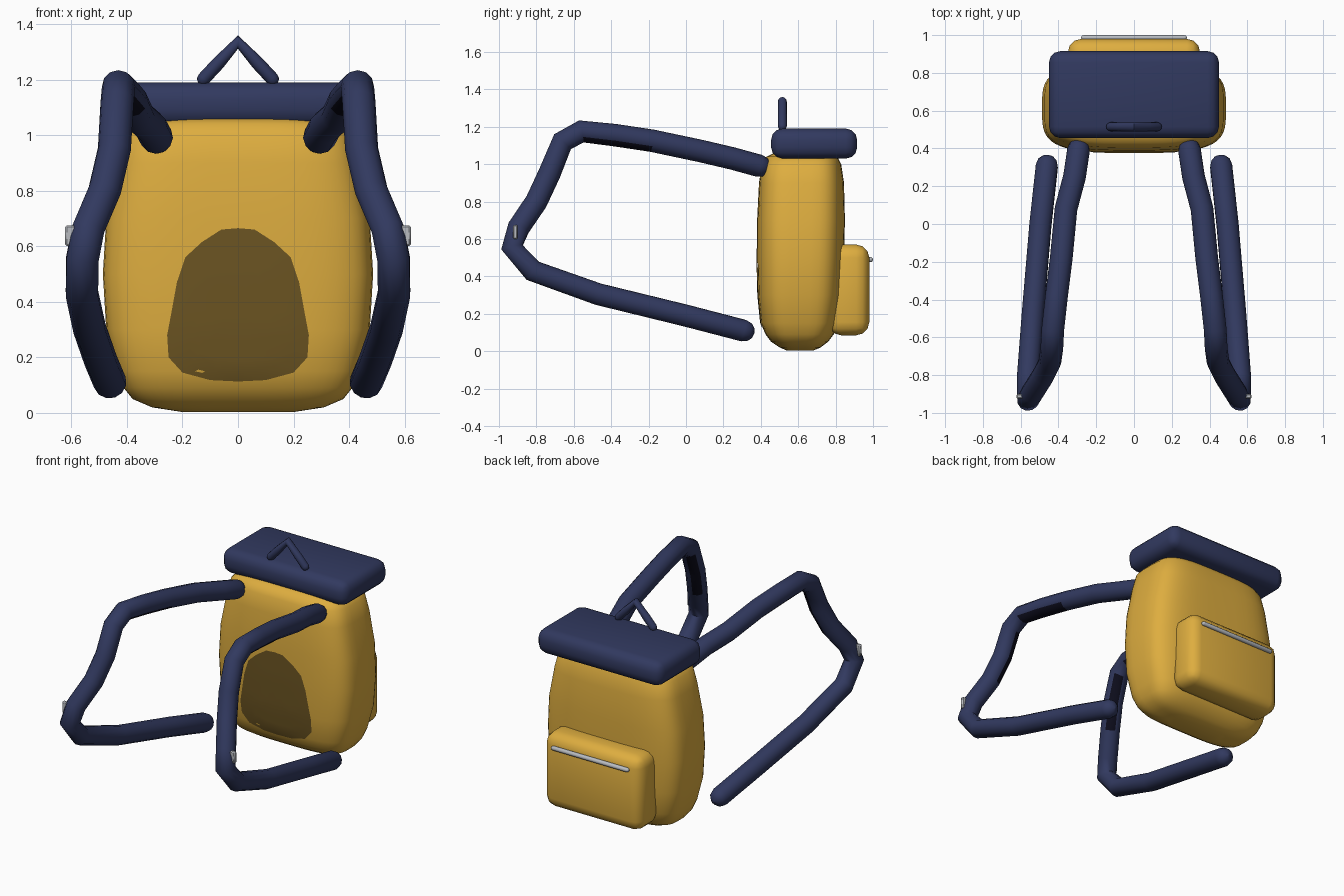
import bpy, bmesh, math
from mathutils import Vector
from mathutils.bvhtree import BVHTree

cube = bpy.data.objects.get("Cube")
if cube:
    bpy.data.objects.remove(cube)


def material(name, color):
    m = bpy.data.materials.new(name)
    m.use_nodes = True
    m.diffuse_color = (*color, 1)
    m.node_tree.nodes["Principled BSDF"].inputs["Base Color"].default_value = (*color, 1)
    return m


GOLD = material("gold canvas", (0.73, 0.42, 0.05))
NAVY = material("navy webbing", (0.031, 0.041, 0.115))
BROWN = material("dark back pad", (0.15, 0.09, 0.016))
INK = material("dark strap lining", (0.004, 0.004, 0.012))
METAL = material("grey metal", (0.48, 0.5, 0.53))


def smooth(ob, angle=40):
    bpy.ops.object.select_all(action='DESELECT')
    ob.select_set(True)
    bpy.context.view_layer.objects.active = ob
    bpy.ops.object.shade_smooth_by_angle(angle=math.radians(angle))


def add(name, bm, *mats, angle=40):
    me = bpy.data.meshes.new(name)
    bmesh.ops.recalc_face_normals(bm, faces=bm.faces)
    bm.to_mesh(me)
    bm.free()
    for m in mats:
        me.materials.append(m)
    ob = bpy.data.objects.new(name, me)
    bpy.context.collection.objects.link(ob)
    smooth(ob, angle)
    return ob


def box(name, lo, hi, bevel, mat, segments=3):
    lo, hi = Vector(lo), Vector(hi)
    bm = bmesh.new()
    bmesh.ops.create_cube(bm, size=1)
    for v in bm.verts:
        v.co = (lo + hi) / 2 + v.co * (hi - lo)
    bmesh.ops.bevel(bm, geom=bm.edges[:], offset=bevel, segments=segments,
                    profile=0.5, affect='EDGES')
    return add(name, bm, mat)


def tube(name, pts, radius, *mats):
    """Round tube through pts, with rounded ends."""
    pts = [Vector(p) for p in pts]
    path = [(p, 1) for p in pts[1:-1]]
    for end, nxt, front in ((pts[0], pts[1], True), (pts[-1], pts[-2], False)):
        d = (nxt - end).normalized() * radius
        cap = [(end + d * (1 - math.cos(a)), max(math.sin(a), 0.05))
               for a in (0, 0.5, 1.0, math.pi / 2)]
        path = cap + path if front else path + cap[::-1]
    cu = bpy.data.curves.new(name, 'CURVE')
    cu.dimensions = '3D'
    cu.bevel_depth = radius
    cu.bevel_resolution = 4
    cu.use_fill_caps = True
    sp = cu.splines.new('POLY')
    sp.points.add(len(path) - 1)
    for q, (p, r) in zip(sp.points, path):
        q.co = (*p, 1)
        q.radius = r
    ob = bpy.data.objects.new(name, cu)
    bpy.context.collection.objects.link(ob)
    bpy.ops.object.select_all(action='DESELECT')
    ob.select_set(True)
    bpy.context.view_layer.objects.active = ob
    bpy.ops.object.convert(target='MESH')
    ob = bpy.context.view_layer.objects.active
    ob.data.materials.clear()
    for m in mats:
        ob.data.materials.append(m)
    smooth(ob, 60)
    return ob


# Main bag: stacked rounded sections (height, half width, front y, back y)
SECTIONS = [(0.003, .2, .54, .68), (.02, .31, .50, .72), (.05, .38, .455, .76),
            (.09, .412, .425, .79), (.15, .437, .40, .815), (.3, .475, .385, .835),
            (.5, .487, .38, .845), (.7, .475, .38, .85), (.9, .435, .39, .845),
            (1.0, .41, .405, .83), (1.04, .37, .43, .81), (1.06, .28, .47, .77)]
SIDES = 48


def rounded(t):
    return math.copysign(abs(t) ** (2 / 3.8), t)


bm = bmesh.new()
rings = []
for z, hx, y0, y1 in SECTIONS:
    ring = []
    for i in range(SIDES):
        a = 2 * math.pi * (i + 0.5) / SIDES
        ring.append(bm.verts.new((hx * rounded(math.cos(a)),
                                  (y0 + y1) / 2 + (y1 - y0) / 2 * rounded(math.sin(a)), z)))
    rings.append(ring)
for r, s in zip(rings, rings[1:]):
    for i in range(SIDES):
        j = (i + 1) % SIDES
        bm.faces.new((r[i], r[j], s[j], s[i]))
bm.faces.new(rings[0])
bm.faces.new(rings[-1])
bm.normal_update()
surface = BVHTree.FromBMesh(bm)
add("bag_body", bm, GOLD, angle=50)

# Back pad: thin arched plate that follows the bag's front surface
HALF = [(0, .665), (.06, .66), (.13, .615), (.19, .56), (.22, .47), (.24, .36),
        (.255, .28), (.25, .2), (.2, .145), (.1, .118), (0, .113)]
outline = HALF + [(-x, z) for x, z in HALF[-2:0:-1]]
bm = bmesh.new()


def on_bag(x, z):
    hit = surface.ray_cast(Vector((x, -1, z)), Vector((0, 1, 0)))[0]
    return bm.verts.new(hit - Vector((0, 0.004, 0)))


loops = [[on_bag(x * k, 0.38 + (z - 0.38) * k) for x, z in outline]
         for k in (1, .85, .7, .55, .4, .2)]
n = len(outline)
for r, s in zip(loops, loops[1:]):
    for i in range(n):
        j = (i + 1) % n
        bm.faces.new((r[i], r[j], s[j], s[i]))
bm.faces.new(loops[-1])
pad = add("back_pad", bm, BROWN)
if sum(p.normal.y for p in pad.data.polygons) > 0:
    pad.data.flip_normals()

# Lid, pocket and zip
box("lid", (-.45, .455, 1.03), (.45, .915, 1.19), .06, NAVY)
box("front_pocket", (-.35, .76, .085), (.35, .98, .57), .07, GOLD)
tube("pocket_zip", [(-.28, .986, .49), (0, .986, .49), (.28, .986, .49)], .014, METAL)

# Carry handle: a pointed loop on the lid
tube("carry_handle", [(-.14, .515, 1.185), (-.07, .515, 1.26), (0, .515, 1.335),
                      (.07, .515, 1.26), (.14, .515, 1.185)], .024, NAVY)

# Shoulder straps with a dark lining under the bend, and buckles
STRAP = [(.285, .45, .975), (.315, .25, 1.03), (.36, .08, 1.07), (.385, -.18, 1.125),
         (.41, -.38, 1.155), (.43, -.56, 1.175), (.435, -.66, 1.12), (.445, -.73, .95),
         (.48, -.80, .80), (.54, -.895, .66), (.56, -.93, .555), (.562, -.82, .43),
         (.535, -.47, .305), (.495, 0, .19), (.455, .365, .095)]
for side, word in ((1, "left"), (-1, "right")):
    strap = tube(word + "_strap", [(side * x, y, z) for x, y, z in STRAP], .06, NAVY, INK)
    for p in strap.data.polygons:
        c, nr = p.center, p.normal
        under = -.56 < c.y < -.2 and c.z > 1 and nr.z < -.3
        inner = .72 < c.z < 1.08 and c.y < -.6 and nr.y > .3 and nr.x * side < -.2
        p.material_index = int(under or inner)
    xs = sorted((side * .585, side * .622))
    box(word + "_buckle", (xs[0], -.925, .6), (xs[1], -.9, .675), .006, METAL, 1)
